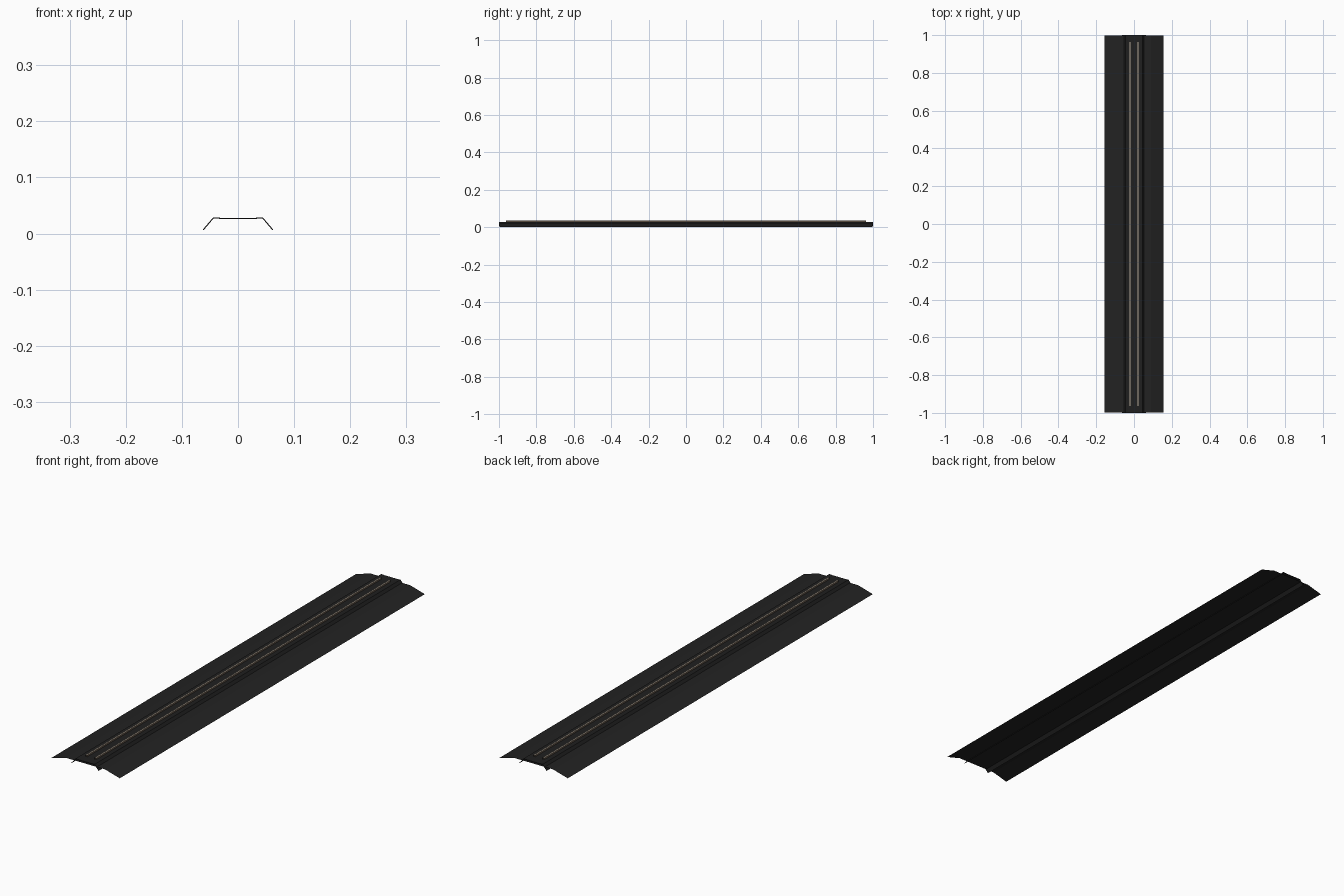
import bpy

if "Cube" in bpy.data.objects:
    bpy.data.objects.remove(bpy.data.objects["Cube"])


def material(name, rgb):
    m = bpy.data.materials.new(name)
    m.diffuse_color = (*rgb, 1)
    m.use_nodes = True
    m.node_tree.nodes["Principled BSDF"].inputs["Base Color"].default_value = m.diffuse_color
    return m


DARK = material("dark gravel", (0.016, 0.016, 0.016))
BLACK = material("dark ballast", (0.014, 0.014, 0.014))
STEEL = material("pale rail top", (0.50, 0.43, 0.34))
RUST = material("brown rail side", (0.16, 0.12, 0.085))


def extrude_profile(name, pts, half, mats, thickness=0.0):
    """Sweep an open (x, z) profile along y as a sheet."""
    n = len(pts)
    verts = [(x, y, z) for y in (-half, half) for x, z in pts]
    faces = [(i, i + 1, n + i + 1, n + i) for i in range(n - 1)]
    me = bpy.data.meshes.new(name)
    me.from_pydata(verts, [], faces)
    for m in mats:
        me.materials.append(m)
    me.update()
    ob = bpy.data.objects.new(name, me)
    bpy.context.collection.objects.link(ob)
    if thickness:
        s = ob.modifiers.new("thickness", 'SOLIDIFY')
        s.thickness = thickness
        s.offset = -1
    return ob


# wide embankment with sloping shoulders
extrude_profile("embankment", [(-0.157, 0.0), (-0.09, 0.019),
                               (0.09, 0.019), (0.157, 0.0)], 0.998, [DARK])

# raised ballast bed, its shoulders sinking through the embankment
extrude_profile("ballast_bed", [(-0.063, 0.007), (-0.044, 0.029), (-0.03, 0.028),
                                (0.03, 0.028), (0.044, 0.029), (0.063, 0.007)],
                1.0, [BLACK], 0.002)

# two rails: pale top, brown sides
for side, cx in (("left", -0.021), ("right", 0.021)):
    w = 0.003
    rail = extrude_profile("rail_" + side, [(cx - w, 0.028), (cx - w, 0.035),
                                            (cx + w, 0.035), (cx + w, 0.028)],
                           0.963, [STEEL, RUST])
    for p in rail.data.polygons:
        p.material_index = 0 if abs(p.normal.z) > 0.5 else 1
